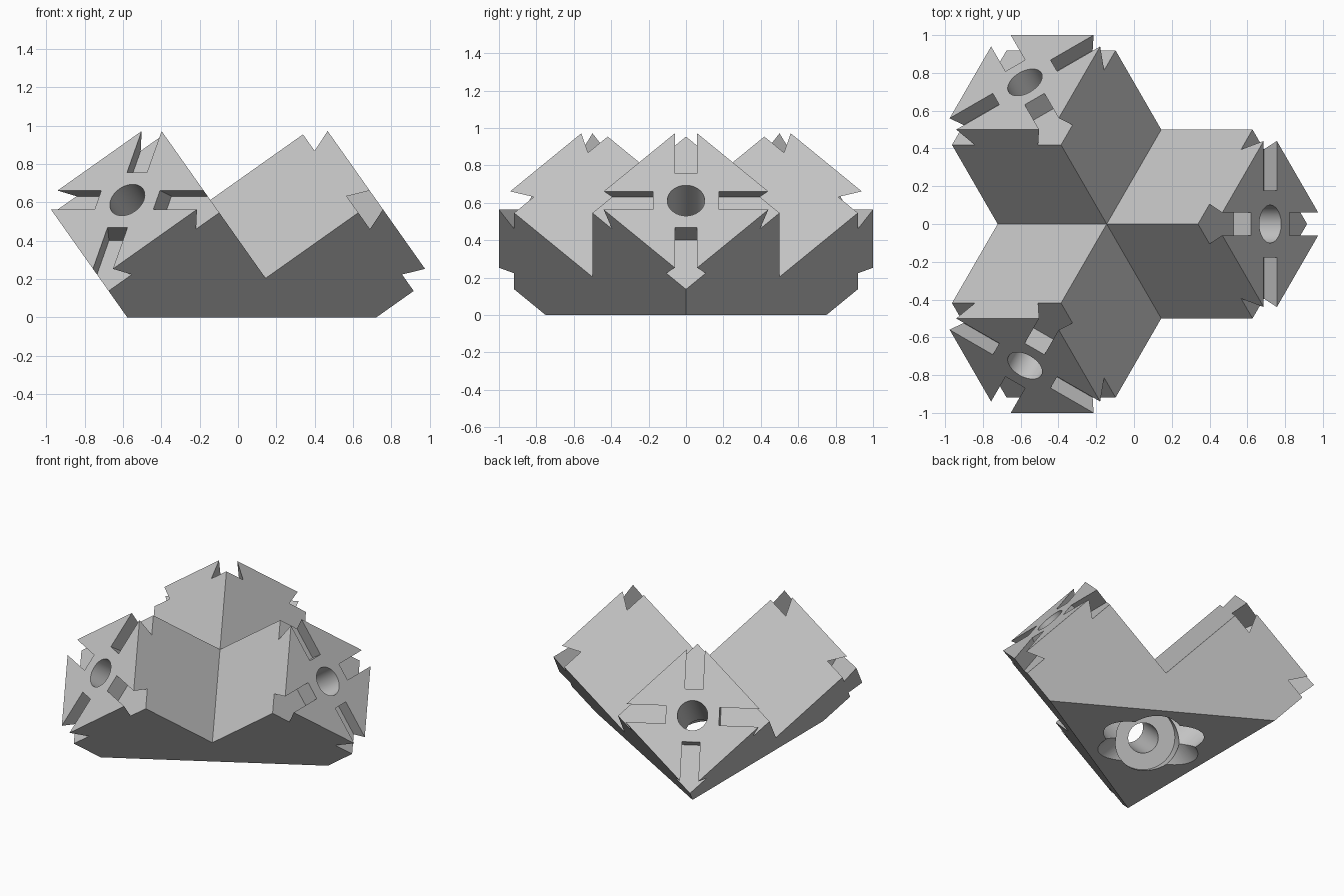
import bpy, bmesh
from math import radians, sqrt
from mathutils import Matrix, Vector

if "Cube" in bpy.data.objects:
    bpy.data.objects.remove(bpy.data.objects["Cube"])

S = sqrt(0.5)          # beam width
END = 1.5 * S          # arm end, measured from the centre of the base
HOLE, BORE = 0.1, 0.21
SLOT_START, SLOT_DEPTH = S / 4, 0.115
SLOT_TOP, SLOT_FLOOR = 0.06, 0.105   # half widths of the undercut slot
CENTRE = Vector((-0.1445, 0, 0))

# Arm frame: local x runs along the arm, which is one axis of a cube on its corner
axis = Vector((sqrt(2 / 3), 0, sqrt(1 / 3)))
side = Vector((0, 1, 0))
TILT = Matrix((axis, side, axis.cross(side))).transposed().to_4x4()
ARMS = [Matrix.Translation(CENTRE) @ Matrix.Rotation(radians(a), 4, 'Z') @ TILT
        for a in (0, 120, 240)]
AXES = [frame.to_3x3() @ Vector((1, 0, 0)) for frame in ARMS]


def make_object(name, bm, collection):
    bmesh.ops.recalc_face_normals(bm, faces=bm.faces)
    mesh = bpy.data.meshes.new(name)
    bm.to_mesh(mesh)
    bm.free()
    obj = bpy.data.objects.new(name, mesh)
    collection.objects.link(obj)
    return obj


def cylinder(name, radius, start, end, frame):
    bm = bmesh.new()
    place = (frame @ Matrix.Translation(((start + end) / 2, 0, 0))
             @ Matrix.Rotation(radians(90), 4, 'Y'))
    bmesh.ops.create_cone(bm, cap_ends=True, segments=64, radius1=radius,
                          radius2=radius, depth=end - start, matrix=place)
    make_object(name, bm, cutters)


def slot(turn):
    """Undercut slot running out through one corner of an arm end."""
    bm = bmesh.new()
    over = 0.05
    lip = SLOT_TOP - over * (SLOT_FLOOR - SLOT_TOP) / SLOT_DEPTH
    floor = END - SLOT_DEPTH
    profile = [(END + over, -lip), (END + over, lip),
               (floor, SLOT_FLOOR), (floor, -SLOT_FLOOR)]
    face = bm.faces.new([bm.verts.new(turn @ Vector((x, y, SLOT_START)))
                         for x, y in profile])
    grown = bmesh.ops.extrude_face_region(bm, geom=[face], use_keep_orig=True)["geom"]
    bmesh.ops.translate(bm, vec=turn.to_3x3() @ Vector((0, 0, 0.5)),
                        verts=[v for v in grown if isinstance(v, bmesh.types.BMVert)])
    make_object("slot_cutter", bm, cutters)


# Three-armed body: faces of one arm in beam widths, repeated by cycling the axes
arm_faces = [
    [(2, 0, 0), (2, 1, 0), (2, 1, 1), (2, 0, 1)],               # arm end
    [(1, 0, 1), (2, 0, 1), (2, 1, 1), (1, 1, 1)],               # inner sides
    [(1, 1, 0), (2, 1, 0), (2, 1, 1), (1, 1, 1)],
    [(1.5, 0, 0), (2, 0, 0), (2, 1, 0), (1, 1, 0),              # outer wall
     (1, 2, 0), (0, 2, 0), (0, 1.5, 0)],
]
bm = bmesh.new()
corners = {}


def corner(point):
    if point not in corners:
        offset = sum(((p - 0.5) * S * a for p, a in zip(point, AXES)), Vector())
        corners[point] = bm.verts.new(CENTRE + offset)
    return corners[point]


for k in range(3):
    for face in arm_faces:
        bm.faces.new([corner(p[-k:] + p[:-k]) for p in face])
bm.faces.new([corner(p) for p in ((1.5, 0, 0), (0, 1.5, 0), (0, 0, 1.5))])
body = make_object("corner_connector", bm, bpy.context.collection)

# End slots, through holes and wide bores from the base
cutters = bpy.data.collections.new("cutters")
bpy.context.scene.collection.children.link(cutters)
for frame in ARMS:
    for k in range(4):
        slot(frame @ Matrix.Rotation(radians(90 * k), 4, 'X'))
    cylinder("hole_cutter", HOLE, S / 4, END + 0.1, frame)
    cylinder("bore_cutter", BORE, -0.6, S / 2, frame)
mod = body.modifiers.new("cuts", 'BOOLEAN')
mod.operation, mod.solver = 'DIFFERENCE', 'EXACT'
mod.operand_type, mod.collection = 'COLLECTION', cutters
bpy.context.view_layer.update()
graph = bpy.context.evaluated_depsgraph_get()
result = bpy.data.meshes.new_from_object(body.evaluated_get(graph))
body.modifiers.clear()
body.data = result
for cutter in list(cutters.objects):
    bpy.data.objects.remove(cutter)
bpy.data.collections.remove(cutters)

# Plain grey material
grey = bpy.data.materials.new("light_grey")
grey.use_nodes = True
colour = (0.55, 0.55, 0.55, 1)
grey.diffuse_color = colour
grey.node_tree.nodes["Principled BSDF"].inputs["Base Color"].default_value = colour
result.materials.clear()
result.materials.append(grey)

bpy.ops.object.select_all(action='DESELECT')
body.select_set(True)
bpy.context.view_layer.objects.active = body
bpy.ops.object.shade_smooth_by_angle(angle=radians(30))
